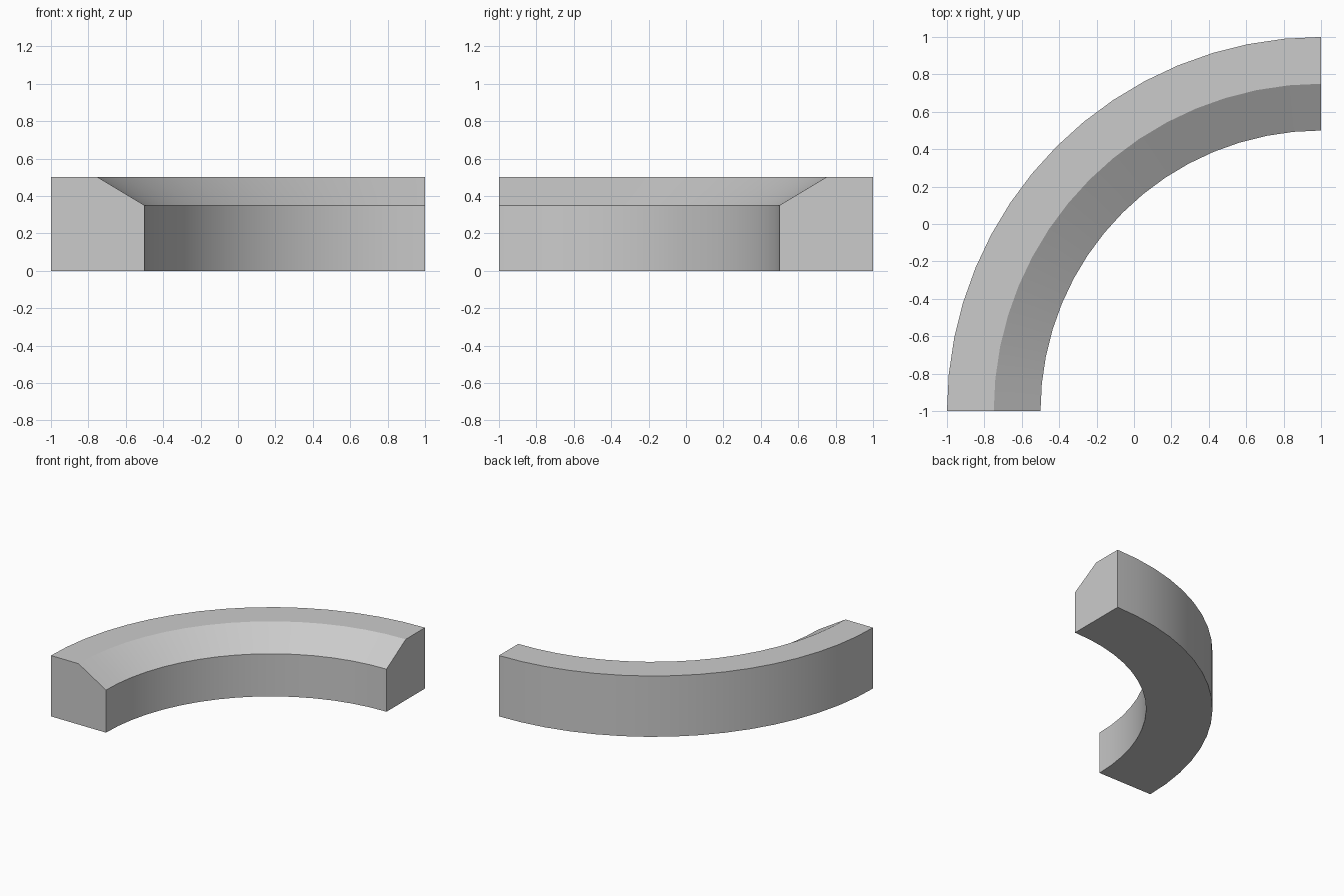
import bpy, bmesh, math
from mathutils import Vector

if "Cube" in bpy.data.objects:
    bpy.data.objects.remove(bpy.data.objects["Cube"])

SEGMENTS = 16
CENTRE = Vector((1, -1, 0))

# Cross-section as (radius, height), with a chamfer on the inner top edge
profile = [(1.5, 0), (2.0, 0), (2.0, 0.5), (1.75, 0.5), (1.5, 0.35)]

# Sweep the section through a quarter turn
bm = bmesh.new()
rings = []
for i in range(SEGMENTS + 1):
    a = math.pi / 2 + i * math.pi / 2 / SEGMENTS
    rings.append([bm.verts.new(CENTRE + Vector((r * math.cos(a), r * math.sin(a), z)))
                  for r, z in profile])
n = len(profile)
for r0, r1 in zip(rings, rings[1:]):
    for j in range(n):
        k = (j + 1) % n
        bm.faces.new((r0[j], r0[k], r1[k], r1[j]))

# Flat end caps
bm.faces.new(rings[0])
bm.faces.new(rings[-1])
bmesh.ops.recalc_face_normals(bm, faces=bm.faces)

mesh = bpy.data.meshes.new("curved_curb")
bm.to_mesh(mesh)
bm.free()
curb = bpy.data.objects.new("curved_curb", mesh)
bpy.context.collection.objects.link(curb)

# Smooth along the curve, sharp at the section corners
bpy.context.view_layer.objects.active = curb
curb.select_set(True)
bpy.ops.object.shade_smooth_by_angle(angle=math.radians(30))
